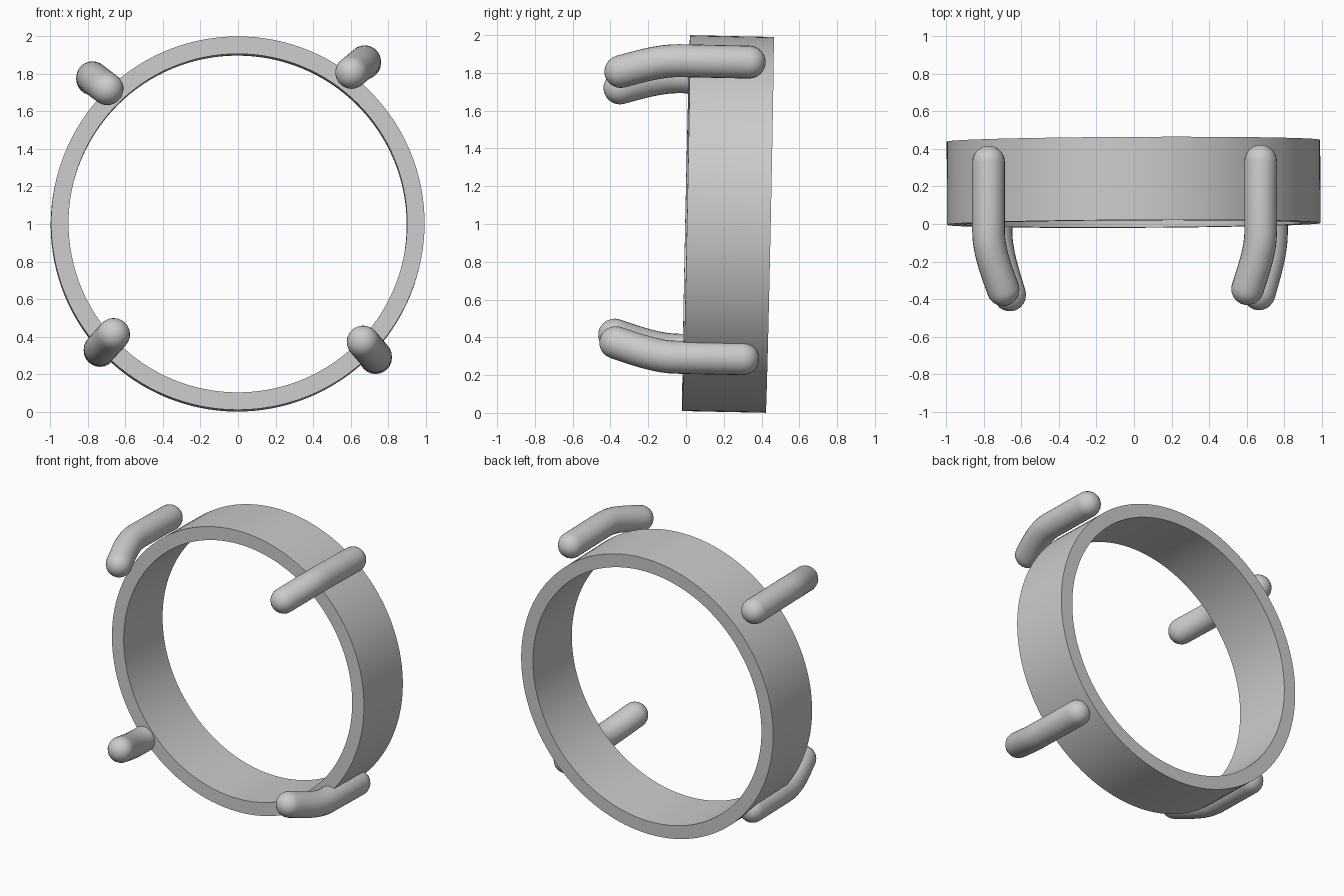
import bpy, bmesh, math
from mathutils import Vector, Euler

if "Cube" in bpy.data.objects:
    bpy.data.objects.remove(bpy.data.objects["Cube"])

TILT = 0.021   # the whole ring leans back slightly
YAW = 0.005


def finish(bm, name):
    bmesh.ops.recalc_face_normals(bm, faces=bm.faces)
    mesh = bpy.data.meshes.new(name)
    bm.to_mesh(mesh)
    bm.free()
    obj = bpy.data.objects.new(name, mesh)
    bpy.context.collection.objects.link(obj)
    bpy.ops.object.select_all(action='DESELECT')
    obj.select_set(True)
    bpy.context.view_layer.objects.active = obj
    bpy.ops.object.shade_smooth_by_angle(angle=math.radians(35))
    return obj


def bridge(bm, a, b):
    n = len(a)
    for i in range(n):
        j = (i + 1) % n
        bm.faces.new((a[i], a[j], b[j], b[i]))


def make_ring(name, outer, inner, length, segments=128):
    """Rectangular profile swept around the y axis."""
    bm = bmesh.new()
    h = length / 2
    loops = []
    for r, y in ((outer, -h), (outer, h), (inner, h), (inner, -h)):
        angles = [2 * math.pi * i / segments for i in range(segments)]
        loops.append([bm.verts.new((r * math.cos(a), y, r * math.sin(a))) for a in angles])
    for k in range(4):
        bridge(bm, loops[k], loops[(k + 1) % 4])
    return finish(bm, name)


def make_prong(name, back, tip, r=0.087, sides=24, cap=6):
    """Straight rod with a front end that curves inward and round caps."""
    back, tip = Vector(back), Vector(tip)
    bend_y = -0.04
    # straight part follows the lean of the ring
    knee = Vector((back.x, bend_y, back.z + (back.y - bend_y) * TILT))
    path = [back, knee]
    for i in range(1, 9):
        t = i / 8
        s = 1.6 * t * t - 0.6 * t ** 3     # sideways drift of the bend
        path.append(Vector((knee.x + (tip.x - knee.x) * s,
                            knee.y + (tip.y - knee.y) * t,
                            knee.z + (tip.z - knee.z) * s)))
    tans = [(path[min(i + 1, len(path) - 1)] - path[max(i - 1, 0)]).normalized()
            for i in range(len(path))]
    tans[0] = (path[1] - path[0]).normalized()
    tans[1] = tans[0]

    # list of (centre, tangent, radius), with hemispheres at both ends
    rings = []
    for k in range(1, cap + 1):
        a = math.pi / 2 * k / cap
        rings.append((back - tans[0] * r * math.cos(a), tans[0], r * math.sin(a)))
    rings += [(p, t, r) for p, t in zip(path[1:], tans[1:])]
    for k in range(1, cap):
        a = math.pi / 2 * k / cap
        rings.append((tip + tans[-1] * r * math.sin(a), tans[-1], r * math.cos(a)))

    bm = bmesh.new()
    loops = []
    for c, t, rad in rings:
        u = t.cross(Vector((0, 0, 1))).normalized()
        v = t.cross(u)
        loops.append([bm.verts.new(c + (u * math.cos(q) + v * math.sin(q)) * rad)
                      for q in (2 * math.pi * i / sides for i in range(sides))])
    for a, b in zip(loops, loops[1:]):
        bridge(bm, a, b)
    for loop, pole in ((loops[0], back - tans[0] * r), (loops[-1], tip + tans[-1] * r)):
        p = bm.verts.new(pole)
        for i in range(sides):
            bm.faces.new((loop[i], loop[(i + 1) % sides], p))
    return finish(bm, name)


# ring band
ring = make_ring("ring_band", 0.995, 0.902, 0.443)
ring.location = (-0.002, 0.222, 1.0)
ring.rotation_euler = Euler((-TILT, 0, YAW))

# four bent prongs around the band: back centre, front tip centre
prongs = {
    "upper_right_prong": ((0.675, 0.335, 1.857), (0.605, -0.345, 1.807)),
    "upper_left_prong": ((-0.775, 0.330, 1.772), (-0.697, -0.350, 1.720)),
    "lower_left_prong": ((-0.735, 0.295, 0.325), (-0.662, -0.378, 0.412)),
    "lower_right_prong": ((0.733, 0.300, 0.287), (0.666, -0.372, 0.372)),
}
for name, (back, tip) in prongs.items():
    make_prong(name, back, tip)
